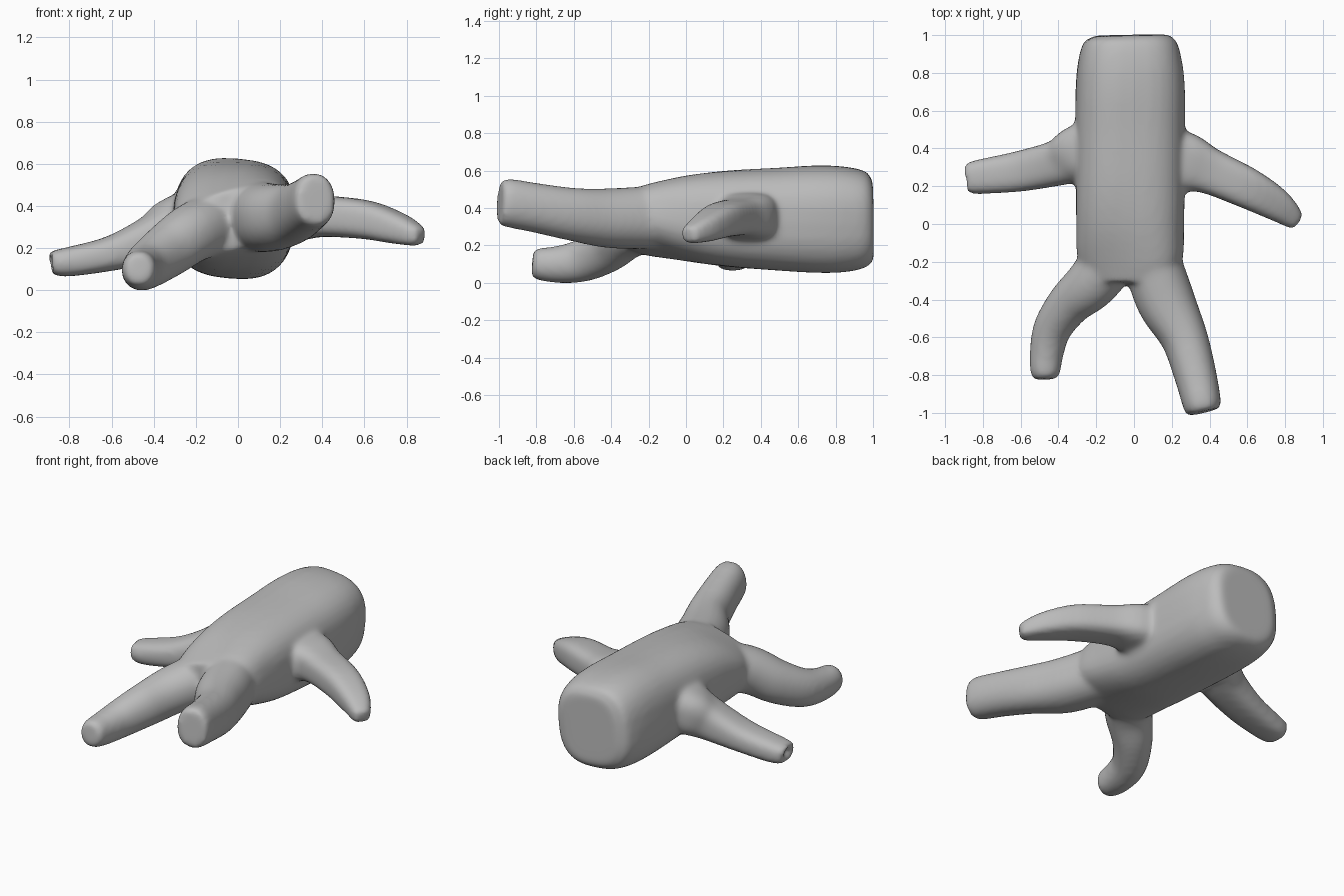
import bpy
import bmesh
from math import cos, sin, pi, radians, copysign
from mathutils import Vector

cube = bpy.data.objects.get("Cube")
if cube:
    bpy.data.objects.remove(cube, do_unlink=True)

grey = bpy.data.materials.new("plain grey")
grey.use_nodes = True
colour = (0.5, 0.5, 0.5, 1)
grey.diffuse_color = colour
grey.node_tree.nodes["Principled BSDF"].inputs["Base Color"].default_value = colour

SIDES = 32
STEPS = 5


def spline(rows):
    """Catmull-Rom through rows of numbers."""
    rows = [Vector(r) for r in rows]
    ext = [rows[0]] + rows + [rows[-1]]
    out = []
    for a, b, c, d in zip(ext, ext[1:], ext[2:], ext[3:]):
        for s in range(STEPS):
            t = s / STEPS
            out.append(b + (c - a) * t / 2 + (a * 2 - b * 5 + c * 4 - d) * t * t / 2
                       + (b * 3 - a - c * 3 + d) * t ** 3 / 2)
    return out + [rows[-1]]


def loft(bm, rows, power, dent=0):
    """Rows: x, y, z, half width, half height, roll in degrees."""
    rows = spline(rows)
    pts = [Vector(r[:3]) for r in rows]
    rings = []
    last = len(rows) - 1
    for i, r in enumerate(rows):
        t = (pts[min(i + 1, last)] - pts[max(i - 1, 0)]).normalized()
        u = Vector((0, 0, 1)).cross(t).normalized()
        v = t.cross(u)
        roll = radians(r[5])
        ring = []
        for k in range(SIDES):
            c, s = cos(2 * pi * k / SIDES), sin(2 * pi * k / SIDES)
            a = copysign(abs(c) ** (2 / power), c) * r[3]
            b = copysign(abs(s) ** (2 / power), s) * r[4]
            ring.append(pts[i] + u * (a * cos(roll) - b * sin(roll))
                        + v * (a * sin(roll) + b * cos(roll)))
        rings.append(ring)
    if dent:  # hollow in the tip
        for scale, depth in ((0.65, 0), (0.5, dent)):
            rings.append([pts[-1] + (p - pts[-1]) * scale - t * depth for p in rings[last]])
    loops = [[bm.verts.new(p) for p in ring] for ring in rings]
    for lo, hi in zip(loops, loops[1:]):
        for k in range(SIDES):
            n = (k + 1) % SIDES
            bm.faces.new((lo[k], lo[n], hi[n], hi[k]))
    bm.faces.new(loops[0][::-1])
    bm.faces.new(loops[-1])


bm = bmesh.new()

# head and trunk, from the crown to the hips
loft(bm, [
    (-0.015, 1.0, 0.335, 0.19, 0.21, -5),
    (-0.015, 0.96, 0.335, 0.245, 0.255, -5),
    (-0.02, 0.85, 0.338, 0.275, 0.28, -5),
    (-0.02, 0.7, 0.34, 0.288, 0.285, -5),
    (-0.02, 0.5, 0.34, 0.29, 0.275, -3),
    (-0.02, 0.2, 0.343, 0.288, 0.255, 0),
    (-0.02, 0.0, 0.343, 0.285, 0.225, 6),
    (-0.02, -0.2, 0.335, 0.275, 0.175, 14),
    (-0.02, -0.31, 0.335, 0.21, 0.14, 16),
], 2.7)

# left leg, raised
loft(bm, [
    (0.08, -0.15, 0.35, 0.15, 0.17, 8),
    (0.165, -0.4, 0.345, 0.155, 0.16, 5),
    (0.265, -0.6, 0.365, 0.125, 0.142, 0),
    (0.325, -0.8, 0.4, 0.112, 0.132, 0),
    (0.363, -0.965, 0.43, 0.1, 0.127, 0),
    (0.37, -0.995, 0.434, 0.08, 0.1, 0),
], 2.2)

# right leg, bent downwards
loft(bm, [
    (-0.1, -0.15, 0.32, 0.15, 0.15, 0),
    (-0.22, -0.31, 0.27, 0.14, 0.14, 0),
    (-0.34, -0.42, 0.185, 0.118, 0.13, 0),
    (-0.43, -0.55, 0.12, 0.102, 0.115, 0),
    (-0.462, -0.68, 0.098, 0.09, 0.1, 0),
    (-0.47, -0.79, 0.1, 0.078, 0.085, 0),
    (-0.47, -0.822, 0.102, 0.055, 0.065, 0),
], 2.1)

# left arm, curving forwards
loft(bm, [
    (0.1, 0.35, 0.35, 0.17, 0.14, 0),
    (0.27, 0.325, 0.355, 0.16, 0.125, 0),
    (0.4, 0.28, 0.352, 0.122, 0.1, 0),
    (0.6, 0.19, 0.335, 0.108, 0.092, 0),
    (0.75, 0.105, 0.295, 0.088, 0.075, 0),
    (0.845, 0.03, 0.26, 0.058, 0.052, 0),
    (0.87, 0.012, 0.253, 0.042, 0.04, 0),
], 3.2)

# right arm, hanging low, with a hollow tip
loft(bm, [
    (-0.1, 0.39, 0.36, 0.18, 0.16, 0),
    (-0.28, 0.375, 0.305, 0.155, 0.145, 0),
    (-0.4, 0.325, 0.245, 0.122, 0.115, 0),
    (-0.6, 0.28, 0.175, 0.108, 0.083, 0),
    (-0.8, 0.252, 0.135, 0.093, 0.07, 0),
    (-0.87, 0.244, 0.13, 0.083, 0.06, 0),
    (-0.89, 0.242, 0.128, 0.07, 0.05, 0),
], 2.8, 0.03)

bmesh.ops.recalc_face_normals(bm, faces=bm.faces[:])
mesh = bpy.data.meshes.new("figure_body")
bm.to_mesh(mesh)
bm.free()
mesh.materials.append(grey)
body = bpy.data.objects.new("figure_body", mesh)
bpy.context.collection.objects.link(body)

# fuse the limbs and trunk into one skin with soft joints
fuse = body.modifiers.new("fuse", "REMESH")
fuse.mode = "VOXEL"
fuse.voxel_size = 0.016
fuse.use_smooth_shade = True
soften = body.modifiers.new("soften", "SMOOTH")
soften.factor = 0.5
soften.iterations = 10
